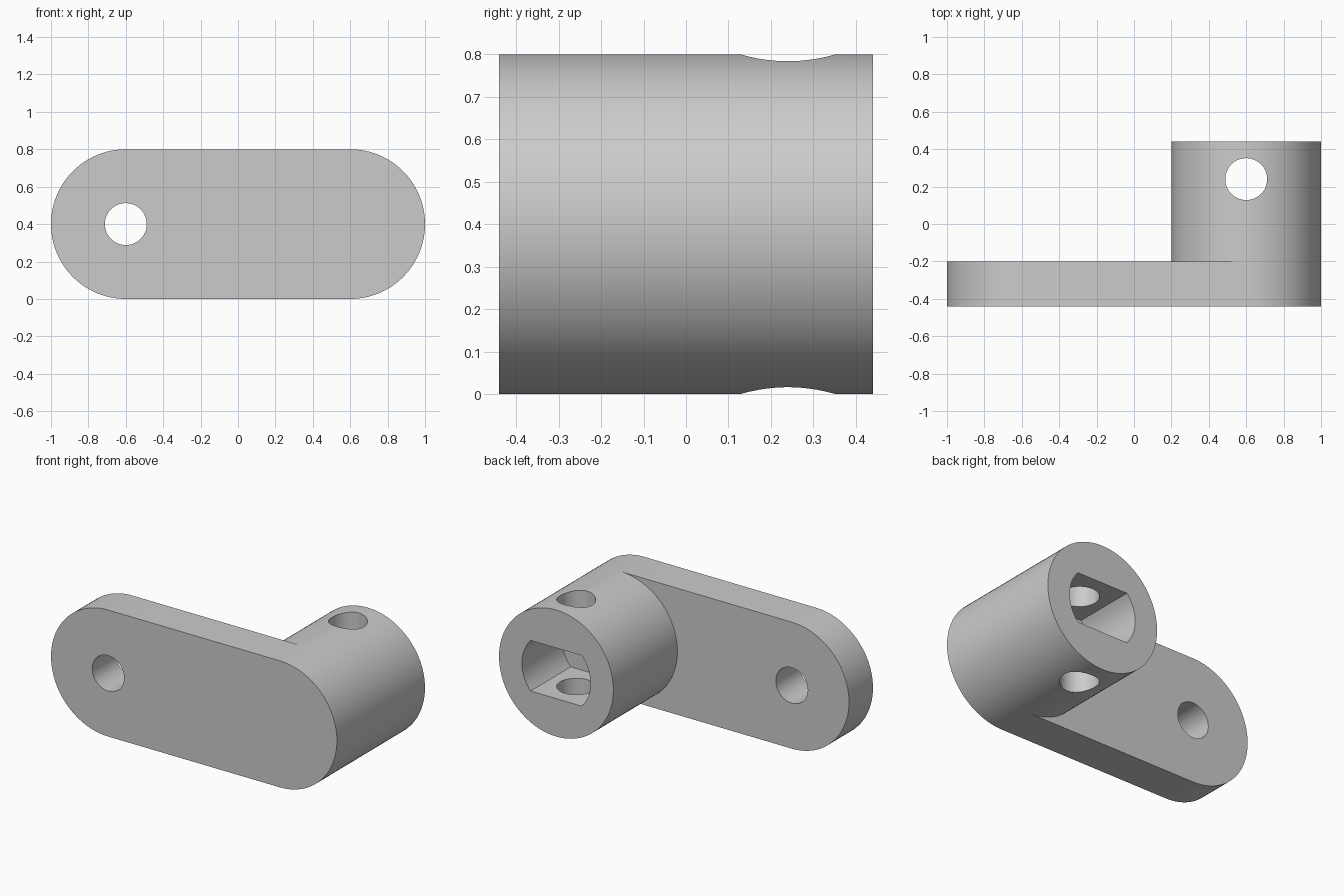
import bpy
import bmesh
from math import sin, cos, pi, asin
from mathutils import Vector

cube = bpy.data.objects.get("Cube")
if cube:
    bpy.data.objects.remove(cube, do_unlink=True)

# Main dimensions
R = 0.4                 # radius of the plate ends and the boss
END_X = 0.6             # centres of the two rounded ends
FRONT, PLATE_BACK, BOSS_BACK = -0.44, -0.2, 0.44
HOLE_R = 0.112
BORE_R, BORE_FLAT, BORE_FLOOR = 0.24, 0.16, 0.04
PIN_Y = 0.24
HALF = 48               # segments in half a circle

grey = bpy.data.materials.new("plain grey")
grey.use_nodes = True
grey.diffuse_color = (0.6, 0.6, 0.6, 1)
grey.node_tree.nodes["Principled BSDF"].inputs["Base Color"].default_value = (0.6, 0.6, 0.6, 1)


def arc(cx, radius, start, end, steps):
    """Points (x, z) on an arc at the height of the part's axis."""
    angles = [start + (end - start) * i / steps for i in range(steps + 1)]
    return [(cx + radius * cos(a), R + radius * sin(a)) for a in angles]


def extrude(bm, faces, offset, keep):
    """Extrude faces by an offset and return the moved faces."""
    geom = bmesh.ops.extrude_face_region(bm, geom=faces, use_keep_orig=keep)["geom"]
    verts = [g for g in geom if isinstance(g, bmesh.types.BMVert)]
    bmesh.ops.translate(bm, verts=verts, vec=offset)
    return [g for g in geom if isinstance(g, bmesh.types.BMFace)]


def make_object(bm, name):
    bmesh.ops.recalc_face_normals(bm, faces=bm.faces)
    mesh = bpy.data.meshes.new(name)
    bm.to_mesh(mesh)
    bm.free()
    mesh.materials.append(grey)
    obj = bpy.data.objects.new(name, mesh)
    bpy.context.collection.objects.link(obj)
    return obj


def prism(name, points, offset):
    """Closed solid from a loop of 3D points swept along an offset."""
    bm = bmesh.new()
    face = bm.faces.new([bm.verts.new(p) for p in points])
    extrude(bm, [face], Vector(offset), True)
    return make_object(bm, name)


# Plate and boss as one solid: a disc plus the rest of the rounded plate outline
bm = bmesh.new()
disc_verts = [bm.verts.new((x, FRONT, z))
              for x, z in arc(END_X, R, pi / 2, 5 * pi / 2, 2 * HALF)[:-1]]
end_verts = [bm.verts.new((x, FRONT, z))
             for x, z in arc(-END_X, R, pi / 2, 3 * pi / 2, HALF)]
disc = bm.faces.new(disc_verts)
rest = bm.faces.new(end_verts + disc_verts[HALF::-1])
backs = extrude(bm, [disc, rest], Vector((0, PLATE_BACK - FRONT, 0)), True)
boss_face = max(backs, key=lambda f: f.calc_center_median().x)
extrude(bm, [boss_face], Vector((0, BOSS_BACK - PLATE_BACK, 0)), False)
crank = make_object(bm, "crank_arm")

# Cutters: plate hole, blind bore with two flats, cross pin hole
circle = arc(0, HOLE_R, 0, 2 * pi, HALF)[:-1]
plate_hole = prism("plate_hole_cutter",
                   [(x - END_X, FRONT - 0.1, z) for x, z in circle], (0, 0.5, 0))
pin_hole = prism("pin_hole_cutter",
                 [(x + END_X, PIN_Y + z - R, -0.1) for x, z in circle], (0, 0, 1))
a = asin(BORE_FLAT / BORE_R)
bore_outline = arc(END_X, BORE_R, -a, a, 20) + arc(END_X, BORE_R, pi - a, pi + a, 20)
bore = prism("bore_cutter", [(x, BORE_FLOOR, z) for x, z in bore_outline], (0, 0.5, 0))

bpy.ops.object.select_all(action='DESELECT')
crank.select_set(True)
bpy.context.view_layer.objects.active = crank
for cutter in (plate_hole, bore, pin_hole):
    cutter.hide_render = True
    mod = crank.modifiers.new(cutter.name, 'BOOLEAN')
    mod.operation = 'DIFFERENCE'
    mod.solver = 'EXACT'
    mod.object = cutter
    bpy.ops.object.modifier_apply(modifier=mod.name)
    bpy.data.objects.remove(cutter, do_unlink=True)

bpy.ops.object.shade_smooth_by_angle(angle=pi / 6)
